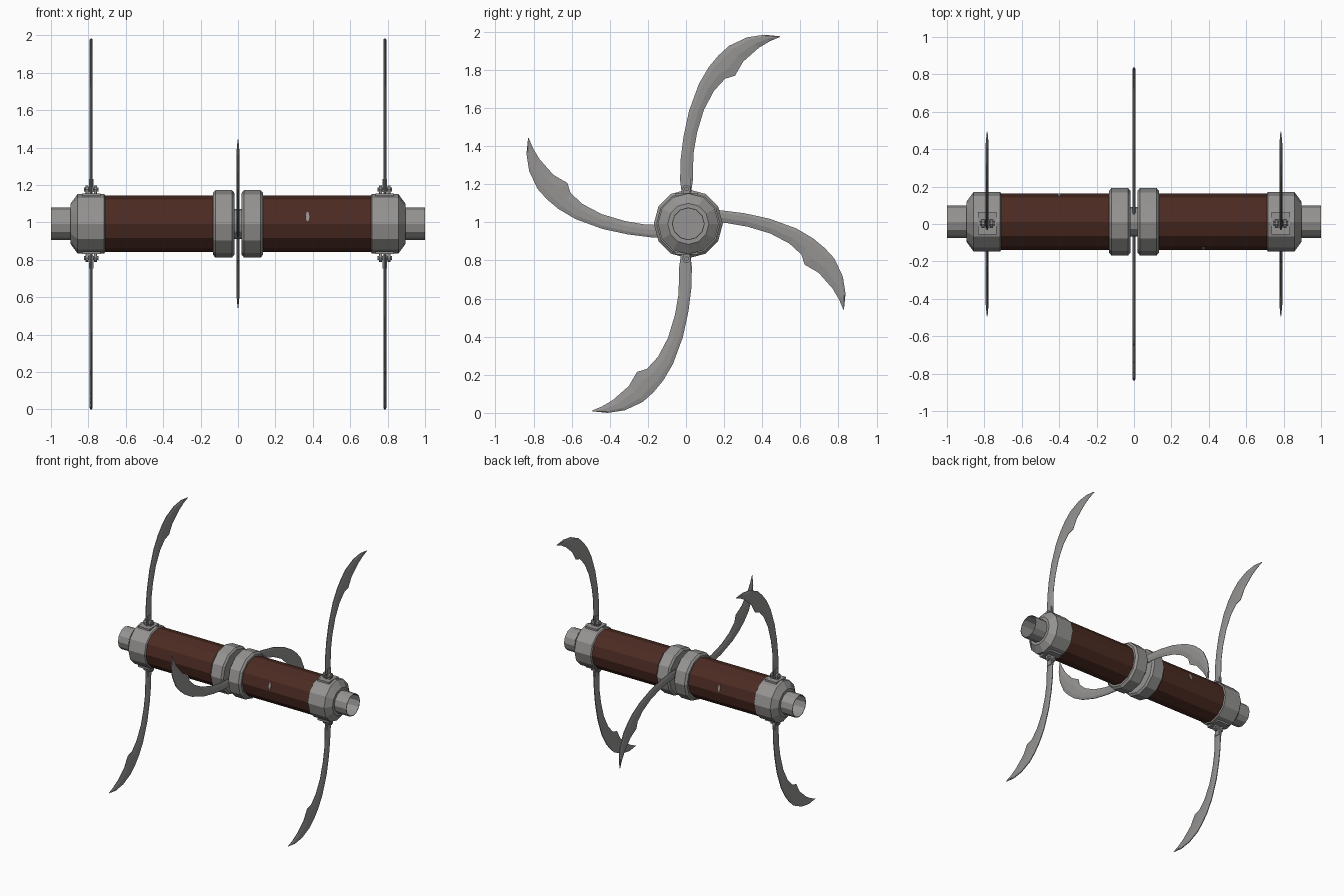
import bpy, bmesh, math
from mathutils import Matrix, Vector

if "Cube" in bpy.data.objects:
    bpy.data.objects.remove(bpy.data.objects["Cube"])

CY, CZ = 0.012, 0.992      # long axis of the weapon
SIDES = 12


def material(name, col):
    m = bpy.data.materials.new(name)
    m.diffuse_color = (*col, 1)
    m.use_nodes = True
    m.node_tree.nodes["Principled BSDF"].inputs["Base Color"].default_value = m.diffuse_color
    return m


STEEL = material("steel grey", (0.30, 0.295, 0.29))
LEATHER = material("dark brown leather", (0.072, 0.024, 0.016))


def finish(bm, name, mat):
    bmesh.ops.recalc_face_normals(bm, faces=bm.faces)
    me = bpy.data.meshes.new(name)
    bm.to_mesh(me)
    bm.free()
    me.materials.append(mat)
    ob = bpy.data.objects.new(name, me)
    bpy.context.collection.objects.link(ob)
    return ob


def lathe(name, profile, mat, sign=1, n=SIDES):
    """Revolve (x, radius) points around the long axis; radius 0 closes with a fan."""
    bm = bmesh.new()
    rings = []
    for x, r in profile:
        if r == 0:
            rings.append([bm.verts.new((sign * x, CY, CZ))] * n)
        else:
            rings.append([bm.verts.new((sign * x, CY + r * math.cos(2 * math.pi * i / n),
                                        CZ + r * math.sin(2 * math.pi * i / n)))
                          for i in range(n)])
    for a, b in zip(rings, rings[1:]):
        for i in range(n):
            j = (i + 1) % n
            face = list(dict.fromkeys((a[i], a[j], b[j], b[i])))
            bm.faces.new(face)
    return finish(bm, name, mat)


# blade stations: left edge (u, z), right edge (u, z), root to tip
STATIONS = [
    (-.022, 1.15, .026, 1.15), (-.031, 1.22, .036, 1.22), (-.028, 1.33, .039, 1.36),
    (-.013, 1.45, .058, 1.47), (.016, 1.585, .094, 1.59), (.068, 1.727, .147, 1.69),
    (.120, 1.815, .205, 1.753), (.170, 1.875, .257, 1.769), (.226, 1.926, .300, 1.843),
    (.320, 1.970, .383, 1.916), (.410, 1.984, .440, 1.950), (.490, 1.976, .495, 1.973)]


def blade(name, x, angle, du=0, dr=0):
    """Loft a curved blade, thick spine and thin edges, turned around the long axis."""
    bm = bmesh.new()
    ca, sa = math.cos(angle), math.sin(angle)
    section = [(0, .003), (.22, .008), (.62, .008), (1, .001),
               (1, -.001), (.62, -.008), (.22, -.008), (0, -.003)]
    loops = []
    for k, (lu, lz, ru, rz) in enumerate(STATIONS):
        thin = .25 if k == len(STATIONS) - 1 else 1
        loop = []
        for t, h in section:
            u = lu + (ru - lu) * t + du
            r = lz + (rz - lz) * t - CZ + dr
            loop.append(bm.verts.new((x + h * thin, u * ca + r * sa, CZ - u * sa + r * ca)))
        loops.append(loop)
    for a, b in zip(loops, loops[1:]):
        for i in range(8):
            j = (i + 1) % 8
            bm.faces.new((a[i], a[j], b[j], b[i]))
    bm.faces.new(loops[0])
    bm.faces.new(loops[-1])
    return finish(bm, name, STEEL)


def add_box(bm, centre, size):
    bmesh.ops.create_cube(bm, size=1, matrix=Matrix.Translation(centre)
                          @ Matrix.Diagonal((*size, 1)))


def add_pin(bm, centre, radius, length):
    bmesh.ops.create_cone(bm, cap_ends=True, segments=10, radius1=radius, radius2=radius,
                          depth=length, matrix=Matrix.Translation(centre)
                          @ Matrix.Rotation(math.pi / 2, 4, 'Y'))


def hinge(name, x, flip):
    """Base plate, two lugs with round ends, pin and blade socket."""
    bm = bmesh.new()
    add_box(bm, (0, 0, .155), (.10, .12, .014))
    for s in (-1, 1):
        add_box(bm, (s * .022, 0, .168), (.014, .036, .032))
        add_pin(bm, (s * .022, 0, .183), .022, .016)
    add_pin(bm, (0, 0, .183), .012, .076)
    add_box(bm, (0, 0, .205), (.024, .044, .07))
    bmesh.ops.transform(bm, matrix=Matrix.Translation((x, 0.003, CZ))
                        @ Matrix.Rotation(math.pi if flip else 0, 4, 'X'), verts=bm.verts)
    finish(bm, name, STEEL)


# grip, end caps with hollow tubes, middle collars
for s, side in ((1, "right"), (-1, "left")):
    lathe(f"{side}_grip", [(.12, .151), (.72, .151)], LEATHER, s)
    lathe(f"{side}_end_cap", [(.708, .148), (.716, .160), (.857, .160), (.895, .108),
                              (.895, .086), (1.0, .086), (1.0, .082), (.88, .082), (.88, 0)],
          STEEL, s)
    lathe(f"{side}_collar", [(.02, 0), (.02, .166), (.032, .181), (.120, .181),
                             (.134, .166), (.134, .148)], STEEL, s)
    # folding end blades with their hinges
    for flip, lvl in ((False, "upper"), (True, "lower")):
        blade(f"{side}_{lvl}_blade", s * .785, math.pi if flip else 0)
        hinge(f"{side}_{lvl}_hinge", s * .785, flip)

# axle and blades in the gap between the collars
lathe("middle_axle", [(-.021, .08), (.021, .08)], STEEL)
blade("front_middle_blade", 0, -math.pi / 2, -.043, -.155)
blade("back_middle_blade", 0, math.pi / 2, -.043, -.155)

# small metal studs on the grip
for x, s, name in ((.372, -1, "front_stud"), (-.40, 1, "back_stud")):
    bm = bmesh.new()
    bmesh.ops.create_cone(bm, cap_ends=True, segments=6, radius1=.5, radius2=.5, depth=1)
    tilt = math.radians(15)
    direction = Vector((0, s * math.cos(tilt), math.sin(tilt)))
    place = (Matrix.Translation(Vector((x, CY, CZ)) + direction * .146)
             @ direction.to_track_quat('Z', 'X').to_matrix().to_4x4())
    bmesh.ops.transform(bm, matrix=place @ Matrix.Diagonal((.02, .055, .008, 1))
                        if abs((place.to_3x3() @ Vector((1, 0, 0))).x) > .5
                        else place @ Matrix.Diagonal((.055, .02, .008, 1)), verts=bm.verts)
    finish(bm, name, STEEL)
